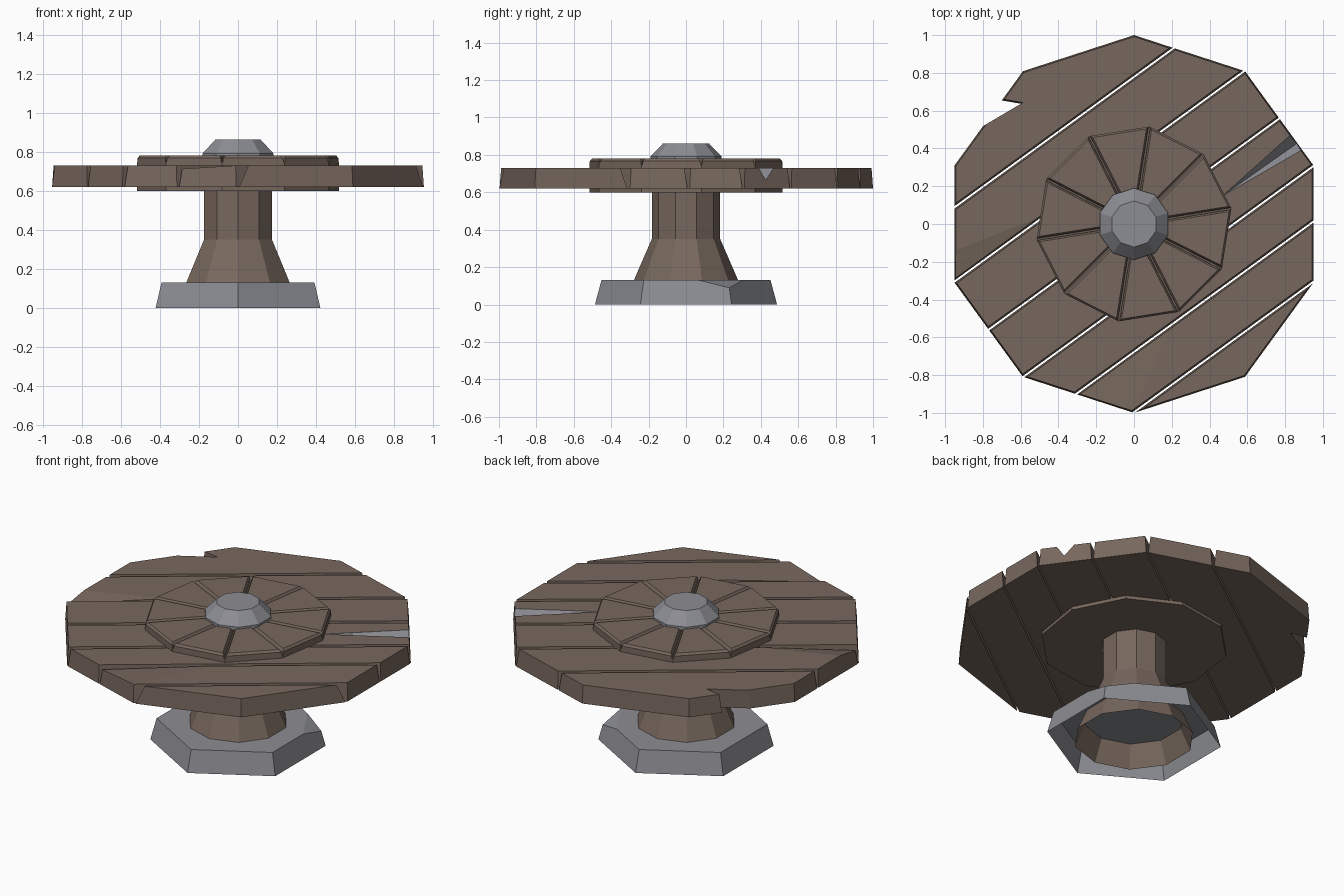
import bpy, bmesh, math
from mathutils import Vector

if "Cube" in bpy.data.objects:
    bpy.data.objects.remove(bpy.data.objects["Cube"])


def material(name, rgb):
    m = bpy.data.materials.new(name)
    m.diffuse_color = (*rgb, 1)
    m.use_nodes = True
    m.node_tree.nodes["Principled BSDF"].inputs["Base Color"].default_value = m.diffuse_color
    return m


WOOD = material("worn wood", (0.185, 0.137, 0.110))
GREY = material("grey metal", (0.262, 0.266, 0.292))


def ngon(r, z, n, start=90):
    return [Vector((r * math.cos(math.radians(start + 360 * i / n)),
                    r * math.sin(math.radians(start + 360 * i / n)), z)) for i in range(n)]


def loft(bm, rings, bottom=True, top=True):
    """Skin a stack of equal rings, optionally capped."""
    vs = [[bm.verts.new(p) for p in ring] for ring in rings]
    n = len(vs[0])
    for a, b in zip(vs, vs[1:]):
        for i in range(n):
            bm.faces.new((a[i], a[(i + 1) % n], b[(i + 1) % n], b[i]))
    if bottom:
        bm.faces.new(vs[0][::-1])
    if top:
        bm.faces.new(vs[-1])


def slice_off(bm, co, normal):
    """Remove everything on the normal's side of a plane and close the cut."""
    geom = bm.verts[:] + bm.edges[:] + bm.faces[:]
    res = bmesh.ops.bisect_plane(bm, geom=geom, plane_co=co, plane_no=normal,
                                 clear_outer=True, dist=1e-5)
    edges = [e for e in res["geom_cut"]
             if isinstance(e, bmesh.types.BMEdge) and e.is_boundary]
    if len(edges) > 2:
        bmesh.ops.contextual_create(bm, geom=edges)


def chip(bm, a, b, c):
    """Cut a shallow corner off along the plane through three points."""
    a, b, c = Vector(a), Vector(b), Vector(c)
    n = (b - a).cross(c - a).normalized()
    slice_off(bm, a, n if n.z > 0 else -n)


def finish(name, bm, *mats):
    bmesh.ops.recalc_face_normals(bm, faces=bm.faces[:])
    me = bpy.data.meshes.new(name)
    bm.to_mesh(me)
    bm.free()
    ob = bpy.data.objects.new(name, me)
    bpy.context.scene.collection.objects.link(ob)
    for m in mats:
        me.materials.append(m)
    return ob


def carve(ob, points, index):
    """Subtract the convex hull of some points; cut faces get a material index."""
    bm = bmesh.new()
    for p in points:
        bm.verts.new(p)
    bmesh.ops.convex_hull(bm, input=bm.verts[:])
    for f in bm.faces:
        f.material_index = index
    cutter = finish("cutter", bm, WOOD, GREY)
    cutter.hide_render = True
    mod = ob.modifiers.new("cut", "BOOLEAN")
    mod.operation, mod.solver, mod.object = "DIFFERENCE", "EXACT", cutter
    bpy.context.view_layer.update()
    dg = bpy.context.evaluated_depsgraph_get()
    me = bpy.data.meshes.new_from_object(ob.evaluated_get(dg))
    ob.modifiers.clear()
    ob.data = me
    bpy.data.objects.remove(cutter)


# Hexagonal foot, open underneath, with one broken corner
bm = bmesh.new()
loft(bm, [ngon(0.487, 0, 6), ngon(0.452, 0.13, 6)], bottom=False)
chip(bm, (0.391, 0.07, 0.13), (0.256, 0.304, 0.13), (0.40, 0.231, 0.09))
finish("foot", bm, GREY)

# Flared pedestal
bm = bmesh.new()
loft(bm, [ngon(0.335, 0, 10), ngon(0.183, 0.35, 10), ngon(0.183, 0.605, 10)], bottom=False)
finish("pedestal", bm, WOOD)

# Tabletop planks running at 36 degrees, with V-shaped gaps
ax = math.radians(36)
N = Vector((-math.sin(ax), math.cos(ax), 0))
Z0, Z1 = 0.62, 0.73
cuts = [None, 0.63, 0.312, 0.0, -0.31, -0.548, -0.806, None]
planks = []
for k, (hi, lo) in enumerate(zip(cuts, cuts[1:])):
    bm = bmesh.new()
    loft(bm, [ngon(1.0, Z0, 10), ngon(0.992, Z1, 10)])
    for d, s in ((hi, 1), (lo, -1)):
        if d is not None:
            slice_off(bm, N * (d - s * 0.005) + Vector((0, 0, Z0)), N * s + Vector((0, 0, 0.08)))
    if k == 1:   # worn left end
        chip(bm, (-0.95, -0.14, Z1), (-0.49, 0.04, Z1), (-0.95, -0.29, 0.705))
    if k == 5:   # worn front end
        chip(bm, (0, -0.985, Z1), (0.2, -0.53, Z1), (-0.3, -0.89, 0.712))
    planks.append(finish(f"plank_{k + 1}", bm, WOOD, GREY))

# Notch broken out of the back left plank
tri_top = [(-0.59, 0.643), (-0.86, 0.484), (-0.92, 0.70)]
tri_low = [(-0.60, 0.632), (-0.86, 0.484), (-0.92, 0.67)]
carve(planks[0], [(x, y, 0.80) for x, y in tri_top] + [(x, y, Z1) for x, y in tri_top]
      + [(x, y, 0.55) for x, y in tri_low], 0)

# Grey-lined splinter groove on the right
tip = Vector((0.47, 0.15, Z1 - 0.001))
outer = [tip + (Vector(p) - tip) * 1.2
         for p in ((0.825, 0.468, Z1), (0.885, 0.39, Z1), (0.86, 0.425, 0.665))]
up = Vector((0, 0, 0.1))
carve(planks[3], [tip, *outer, tip + up, outer[0] + up, outer[1] + up], 1)

# Central hub disc
R = 0.522
bm = bmesh.new()
loft(bm, [ngon(R, 0.60, 10, 9), ngon(R, 0.748, 10, 9)])
finish("hub_disc", bm, WOOD)

# Ten chamfered wedges on the hub
bm = bmesh.new()
h = math.radians(18)
for k in range(10):
    a = math.radians(27 + 36 * k)
    b = Vector((math.cos(a), math.sin(a), 0))
    t = Vector((-b.y, b.x, 0))
    rings = []
    for z, g, e in ((0.745, 0.004, 0), (0.767, 0.006, 0), (0.78, 0.014, 0.01)):
        far = R * math.cos(h) - e
        w = far * math.tan(h) - g / math.cos(h)
        zz = Vector((0, 0, z))
        rings.append([b * (g / math.sin(h)) + zz, b * far - t * w + zz, b * far + t * w + zz])
    loft(bm, rings)
finish("hub_wedges", bm, WOOD)

# Metal cap
bm = bmesh.new()
loft(bm, [ngon(0.19, 0.77, 10), ngon(0.19, 0.792, 10), ngon(0.122, 0.862, 10)])
finish("cap", bm, GREY)
